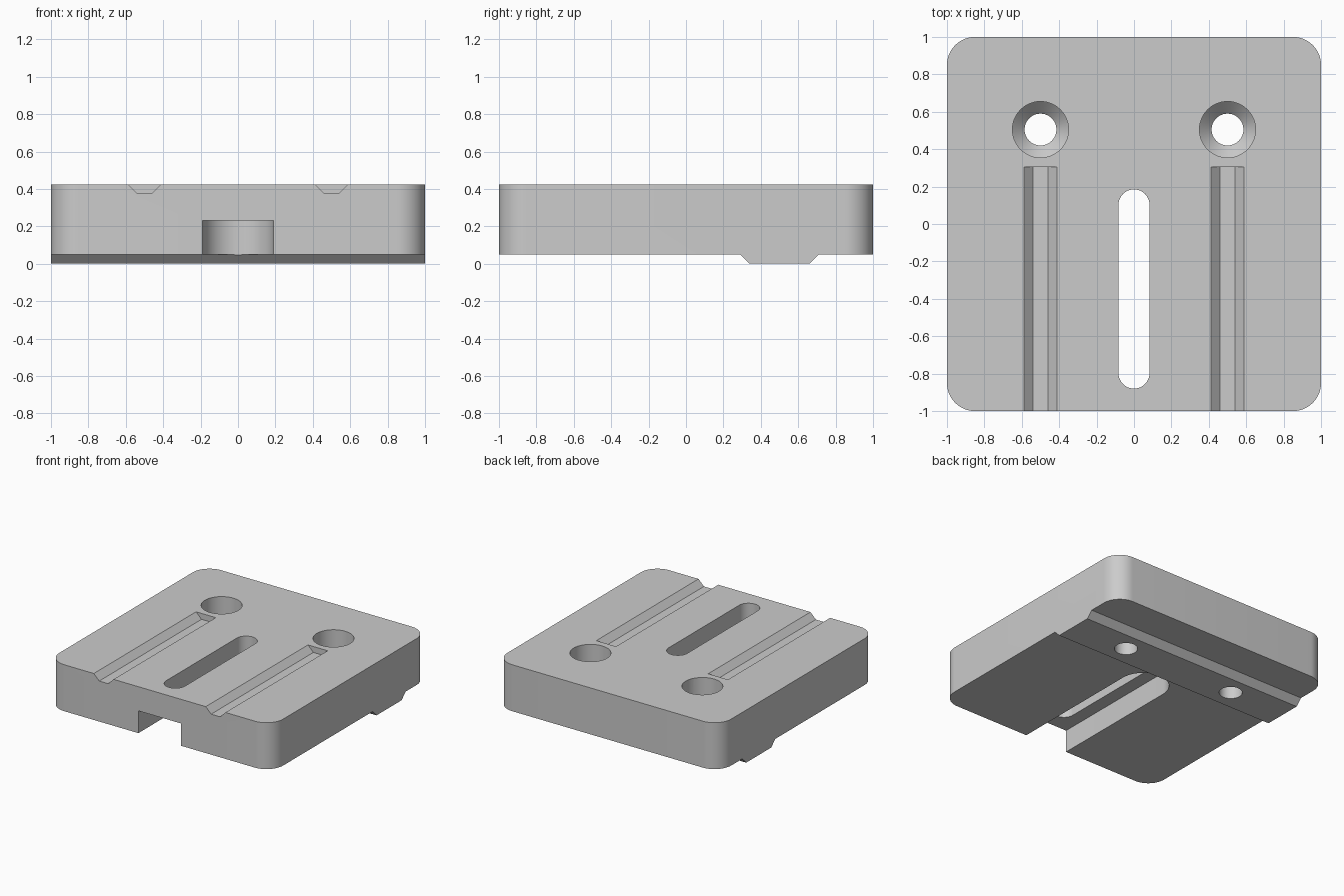
import bpy
import bmesh
from math import sin, cos, pi, radians

cube = bpy.data.objects.get("Cube")
if cube:
    bpy.data.objects.remove(cube, do_unlink=True)

grey = bpy.data.materials.new("light grey")
grey.use_nodes = True
grey.diffuse_color = (0.6, 0.6, 0.6, 1)
grey.node_tree.nodes["Principled BSDF"].inputs["Base Color"].default_value = (0.6, 0.6, 0.6, 1)


def loft(name, rings):
    """Closed solid through a list of point rings."""
    bm = bmesh.new()
    loops = [[bm.verts.new(p) for p in ring] for ring in rings]
    n = len(loops[0])
    for a, b in zip(loops, loops[1:]):
        for i in range(n):
            j = (i + 1) % n
            bm.faces.new((a[i], a[j], b[j], b[i]))
    bm.faces.new(loops[0][::-1])
    bm.faces.new(loops[-1])
    bmesh.ops.recalc_face_normals(bm, faces=bm.faces)
    mesh = bpy.data.meshes.new(name)
    bm.to_mesh(mesh)
    bm.free()
    mesh.materials.append(grey)
    obj = bpy.data.objects.new(name, mesh)
    bpy.context.collection.objects.link(obj)
    return obj


def rounded(x0, x1, y0, y1, r, steps=14):
    """Rectangle outline with round corners."""
    pts = []
    corners = [(x1 - r, y1 - r), (x0 + r, y1 - r), (x0 + r, y0 + r), (x1 - r, y0 + r)]
    for q, (cx, cy) in enumerate(corners):
        for i in range(steps + 1):
            a = (q + i / steps) * pi / 2
            p = (cx + r * cos(a), cy + r * sin(a))
            if not pts or abs(p[0] - pts[-1][0]) + abs(p[1] - pts[-1][1]) > 1e-5:
                pts.append(p)
    if abs(pts[0][0] - pts[-1][0]) + abs(pts[0][1] - pts[-1][1]) < 1e-5:
        pts.pop()
    return pts


def prism(name, outline, z0, z1):
    return loft(name, [[(x, y, z) for x, y in outline] for z in (z0, z1)])


def combine(target, other, operation):
    mod = target.modifiers.new(operation.lower(), "BOOLEAN")
    mod.operation = operation
    mod.solver = "EXACT"
    mod.object = other
    bpy.context.view_layer.objects.active = target
    bpy.ops.object.modifier_apply(modifier=mod.name)
    bpy.data.objects.remove(other, do_unlink=True)


# Rounded block
plate = prism("mounting_plate", rounded(-1, 1, -1, 1, 0.15), 0.05, 0.425)

# Locating ridge across the underside
ridge = [(0.29, 0.05), (0.34, 0), (0.66, 0), (0.71, 0.05)]
combine(plate, loft("bottom_ridge", [[(x, y, z) for y, z in ridge] for x in (-1, 1)]), "UNION")

# Underside channel, open at the front, and the through slot above it
combine(plate, prism("channel_cutter", rounded(-0.19, 0.19, -1.5, 0.293, 0.19), -0.1, 0.23), "DIFFERENCE")
combine(plate, prism("slot_cutter", rounded(-0.083, 0.083, -0.88, 0.185, 0.083), -0.2, 0.6), "DIFFERENCE")

# Recessed screw holes with conical seats, and flared grooves in front of them
bore = [(0.085, -0.1), (0.085, 0.16), (0.15, 0.225), (0.15, 0.6)]
groove = [(-0.09, 0.427), (-0.09, 0.6), (0.09, 0.6), (0.09, 0.427), (0.04, 0.377), (-0.04, 0.377)]
for side in (-0.5, 0.5):
    rings = [[(side + r * cos(k * pi / 24), 0.505 + r * sin(k * pi / 24), z) for k in range(48)]
             for r, z in bore]
    combine(plate, loft("screw_cutter", rings), "DIFFERENCE")
    rings = [[(side + x, y, z) for x, z in groove] for y in (-1.2, 0.305)]
    combine(plate, loft("groove_cutter", rings), "DIFFERENCE")

# Smooth round walls, crisp edges
bpy.ops.object.select_all(action="DESELECT")
plate.select_set(True)
bpy.context.view_layer.objects.active = plate
bpy.ops.object.shade_smooth_by_angle(angle=radians(30))
